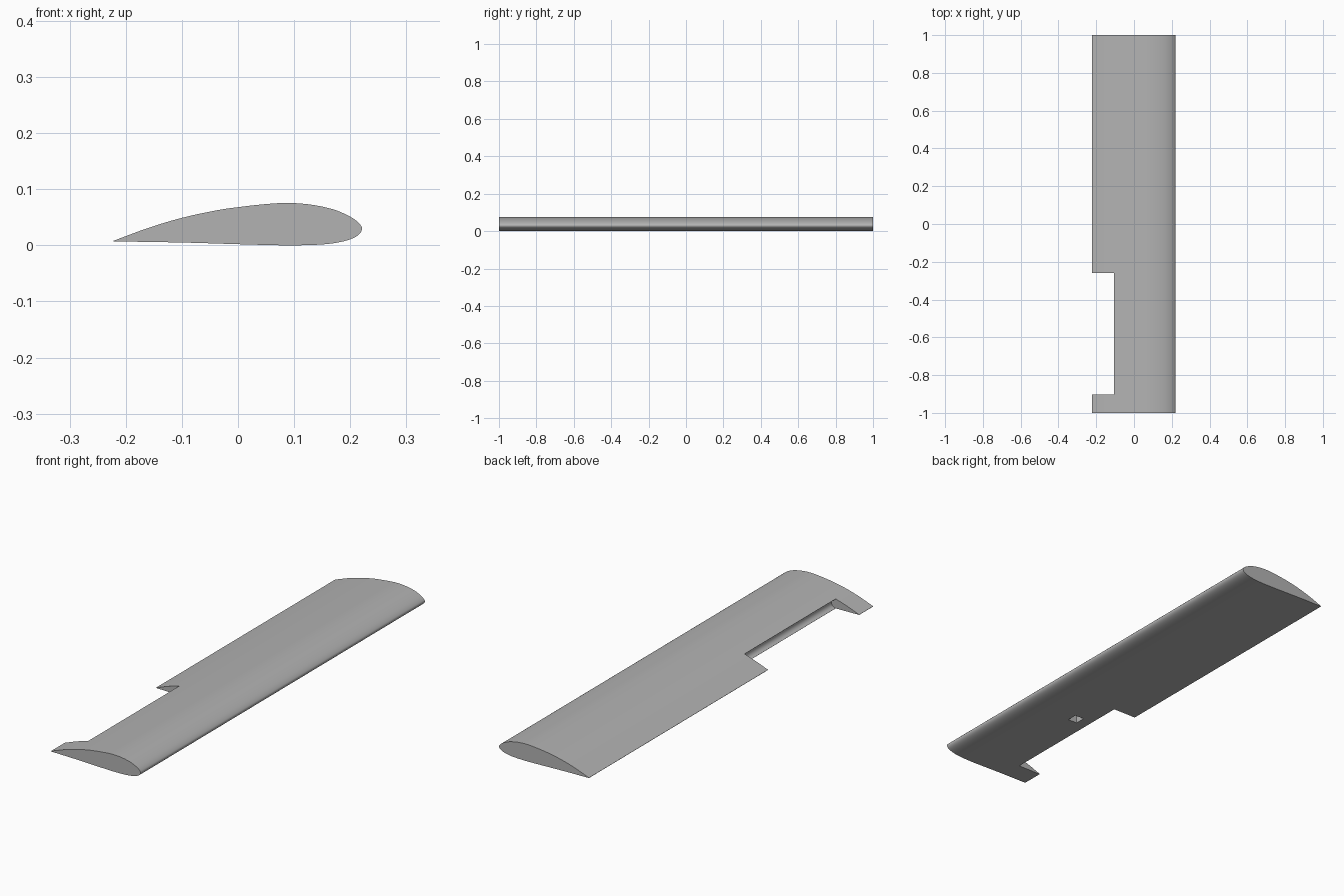
import bpy, bmesh, math

if "Cube" in bpy.data.objects:
    bpy.data.objects.remove(bpy.data.objects["Cube"])

grey = bpy.data.materials.new("plain grey")
grey.diffuse_color = (0.45, 0.45, 0.45, 1)
grey.use_nodes = True
grey.node_tree.nodes["Principled BSDF"].inputs["Base Color"].default_value = grey.diffuse_color


def prism(name, profile, y0, y1):
    """Extrude a closed (x, z) outline along y."""
    bm = bmesh.new()
    face = bm.faces.new([bm.verts.new((x, y0, z)) for x, z in profile])
    ext = bmesh.ops.extrude_face_region(bm, geom=[face])
    verts = [g for g in ext["geom"] if isinstance(g, bmesh.types.BMVert)]
    bmesh.ops.translate(bm, verts=verts, vec=(0, y1 - y0, 0))
    bmesh.ops.recalc_face_normals(bm, faces=bm.faces[:])
    mesh = bpy.data.meshes.new(name)
    bm.to_mesh(mesh)
    bm.free()
    mesh.materials.append(grey)
    obj = bpy.data.objects.new(name, mesh)
    bpy.context.collection.objects.link(obj)
    return obj


def smooth_path(points, steps=4):
    """Catmull-Rom curve through an open list of points."""
    p = [points[0]] + points + [points[-1]]
    out = []
    for i in range(1, len(p) - 2):
        for s in range(steps):
            t = s / steps
            out.append(tuple(
                0.5 * (2 * b + (c - a) * t + (2 * a - 5 * b + 4 * c - d) * t**2
                       + (3 * b - a - 3 * c + d) * t**3)
                for a, b, c, d in zip(p[i - 1], p[i], p[i + 1], p[i + 2])))
    return out + [points[-1]]


# Wing: aerofoil section from trailing edge, over the nose, back underneath
section = [(-0.222, 0.008), (-0.16, 0.031), (-0.10, 0.049), (-0.04, 0.062),
           (0.0, 0.068), (0.05, 0.0735), (0.09, 0.0755), (0.13, 0.0725),
           (0.17, 0.064), (0.20, 0.051), (0.216, 0.039), (0.221, 0.029),
           (0.214, 0.018), (0.195, 0.009), (0.165, 0.003), (0.13, 0.0006),
           (0.08, 0.0), (0.0, 0.002), (-0.10, 0.005), (-0.222, 0.007)]
wing = prism("wing", smooth_path(section), -1, 1)

# Aileron bay: trailing edge notch with a hollow rounded hinge wall
edge, mid, rad = -0.106, 0.026, 0.0205
cove = [(edge + rad * math.cos(a), mid + rad * math.sin(a))
        for a in (math.pi * (i / 16 - 0.5) for i in range(17))]
bay = prism("aileron_bay_cutter",
            [(-0.3, -0.1), (edge, -0.1)] + cove + [(edge, 0.2), (-0.3, 0.2)],
            -0.902, -0.26)

# Servo pocket: small square recess in the underside
pocket = prism("servo_pocket_cutter",
               [(-0.055, -0.05), (-0.008, -0.05), (-0.008, 0.04), (-0.055, 0.04)],
               -0.453, -0.406)

bpy.context.view_layer.objects.active = wing
wing.select_set(True)
for cutter in (bay, pocket):
    cutter.hide_render = True
    mod = wing.modifiers.new(cutter.name, "BOOLEAN")
    mod.operation = "DIFFERENCE"
    mod.solver = "EXACT"
    mod.object = cutter
    bpy.ops.object.modifier_apply(modifier=mod.name)
    bpy.data.objects.remove(cutter)

bpy.ops.object.shade_smooth_by_angle(angle=math.radians(30))
